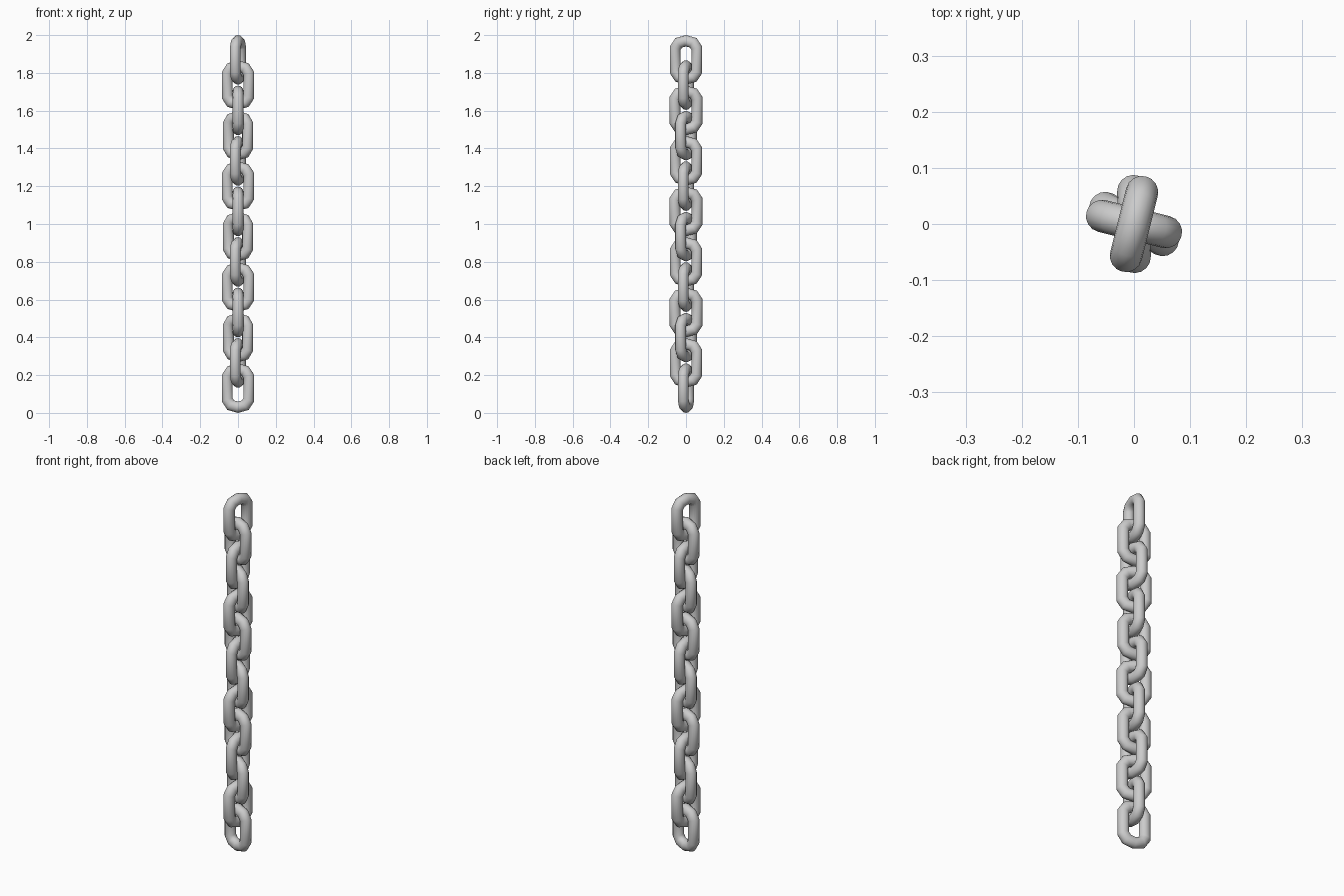
import bpy, bmesh, math
from mathutils import Vector

if "Cube" in bpy.data.objects:
    bpy.data.objects.remove(bpy.data.objects["Cube"])

TUBE_R = 0.029
SIDES = 16
HALF_H = 0.131
COUNT = 14
PITCH = (2 - 2 * HALF_H) / (COUNT - 1)
YAWS = (76, -14, 91, -29)          # repeating twist, from the top link down

# Centre line of one link in the XZ plane
cap = [(0.0585, 0.062), (0.04, 0.09), (0, 0.101), (-0.04, 0.09), (-0.0585, 0.062)]
path = [Vector((x, 0, z)) for x, z in cap] + [Vector((-x, 0, -z)) for x, z in cap]


def link_mesh():
    """Round tube swept along the closed centre line with mitred corners."""
    bm = bmesh.new()
    rings = []
    n = len(path)
    for i, p in enumerate(path):
        d0 = (p - path[i - 1]).normalized()
        d1 = (path[(i + 1) % n] - p).normalized()
        n0 = Vector((d0.z, 0, -d0.x))
        n1 = Vector((d1.z, 0, -d1.x))
        m = (n0 + n1).normalized()
        m /= m.dot(n0)
        ring = []
        for k in range(SIDES):
            a = 2 * math.pi * k / SIDES
            ring.append(bm.verts.new(
                p + TUBE_R * (math.cos(a) * m + math.sin(a) * Vector((0, 1, 0)))))
        rings.append(ring)
    for i in range(n):
        r0, r1 = rings[i], rings[(i + 1) % n]
        for k in range(SIDES):
            j = (k + 1) % SIDES
            bm.faces.new((r0[k], r0[j], r1[j], r1[k]))
    bmesh.ops.recalc_face_normals(bm, faces=bm.faces[:])
    for f in bm.faces:
        f.smooth = True
    me = bpy.data.meshes.new("chain_link")
    bm.to_mesh(me)
    bm.free()
    return me


# Chain of interlocking links, top to bottom
mesh = link_mesh()
for i in range(COUNT):
    ob = bpy.data.objects.new(f"chain_link_{i + 1:02d}", mesh)
    ob.location.z = 2 - HALF_H - i * PITCH
    ob.rotation_euler.z = math.radians(YAWS[i % 4])
    bpy.context.collection.objects.link(ob)
